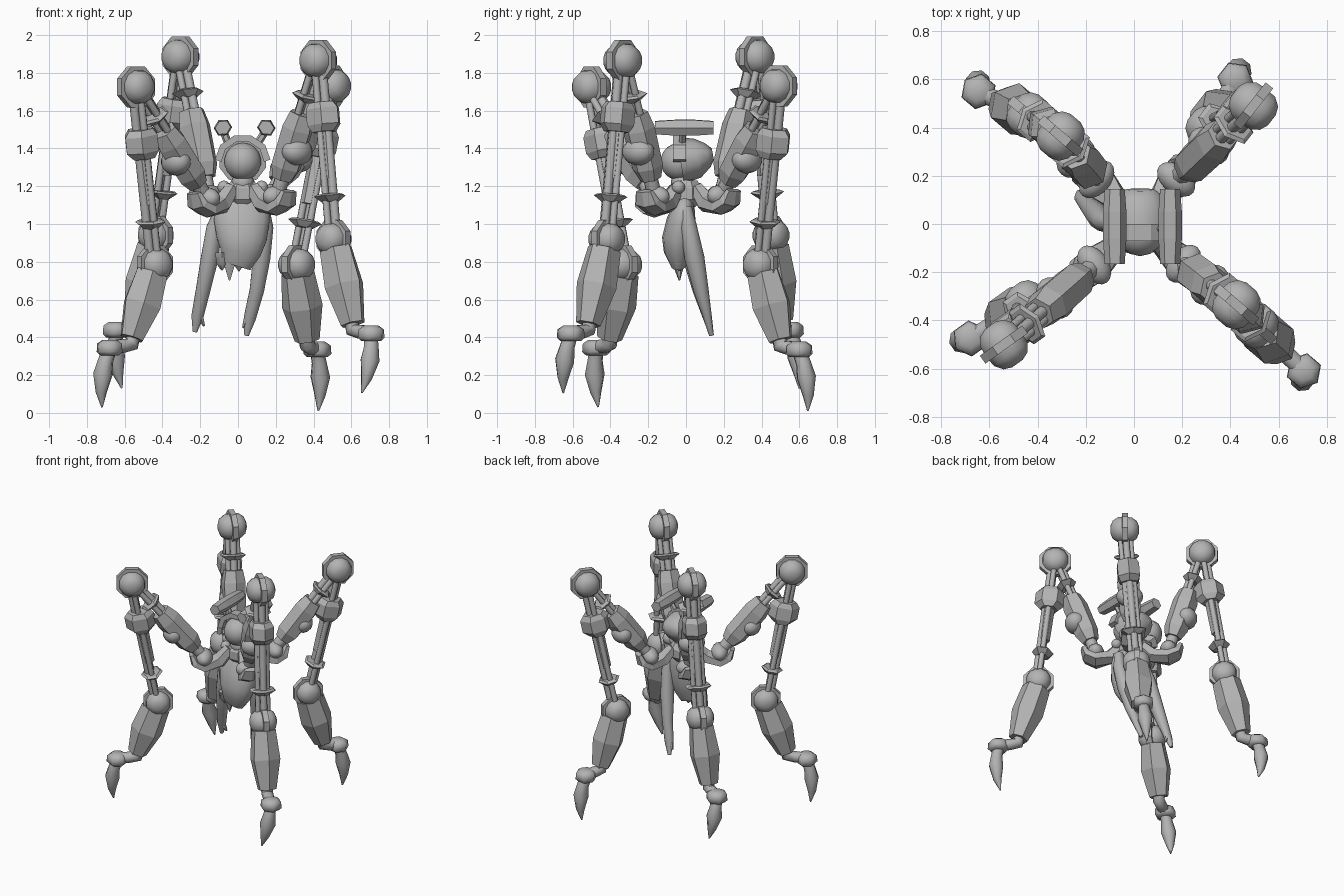
import bpy, bmesh, math
from mathutils import Vector, Matrix

cube = bpy.data.objects.get("Cube")
if cube:
    bpy.data.objects.remove(cube)

grey = bpy.data.materials.new("plain_grey")
grey.use_nodes = True
colour = (0.45, 0.45, 0.45, 1)
grey.diffuse_color = colour
grey.node_tree.nodes["Principled BSDF"].inputs["Base Color"].default_value = colour
UP = Vector((0, 0, 1))
X = Vector((1, 0, 0))
Y = Vector((0, 1, 0))


def finish(name, bm, smooth=False):
    bmesh.ops.recalc_face_normals(bm, faces=bm.faces)
    mesh = bpy.data.meshes.new(name)
    bm.to_mesh(mesh)
    bm.free()
    mesh.materials.append(grey)
    ob = bpy.data.objects.new(name, mesh)
    bpy.context.collection.objects.link(ob)
    if smooth:
        mesh.polygons.foreach_set("use_smooth", [True] * len(mesh.polygons))
        mesh.set_sharp_from_angle(angle=math.radians(55))


def tube(name, points, radii, side, sides=6, smooth=False):
    """Loft rings along a path; a radius is one number or (across, along)."""
    pts = [Vector(p) for p in points]
    bm = bmesh.new()
    rings = []
    for i, p in enumerate(pts):
        t = (pts[min(i + 1, len(pts) - 1)] - pts[max(i - 1, 0)]).normalized()
        u = (side - t * side.dot(t)).normalized()
        v = t.cross(u)
        r = radii[i] if isinstance(radii[i], tuple) else (radii[i],) * 2
        k = 1 / math.cos(math.pi / sides)
        angles = [math.tau * (j + 0.5) / sides for j in range(sides)]
        rings.append([bm.verts.new(p + k * (u * r[0] * math.cos(a) + v * r[1] * math.sin(a)))
                      for a in angles])
    for a, b in zip(rings, rings[1:]):
        for j in range(sides):
            n = (j + 1) % sides
            bm.faces.new((a[j], a[n], b[n], b[j]))
    bm.faces.new(rings[0])
    bm.faces.new(rings[-1])
    finish(name, bm, smooth)


def ball(name, centre, radius, axis=UP, stretch=1.0):
    bm = bmesh.new()
    bmesh.ops.create_uvsphere(bm, u_segments=14, v_segments=9, radius=radius)
    rot = axis.to_track_quat('Z', 'Y').to_matrix().to_4x4()
    bm.transform(Matrix.Translation(centre) @ rot @ Matrix.Diagonal((1, 1, stretch, 1)))
    finish(name, bm, True)


def joint(name, centre, n, r):
    # squat domes on both sides of an octagonal plate
    half = [(1.08, 0.3), (0.92, 0.68), (0.55, 0.94)]
    profile = [(-d, w) for d, w in half] + [(0, 1)] + [(d, w) for d, w in reversed(half)]
    tube(name + "_domes", [centre + n * r * d for d, w in profile],
         [r * w for d, w in profile], UP, 12, True)
    tube(name + "_plate", [centre - n * 0.02, centre + n * 0.02], [r * 1.2] * 2, UP, 8)


def rods(name, a, b, n, fwd):
    # twin rods with a thicker piston beside them
    for k, off, r in ((1, n * 0.034, 0.018), (2, -n * 0.034, 0.018), (3, fwd * 0.025, 0.023)):
        tube(f"{name}_{k}", [a + off, b + off], [r, r], n, 8, True)


def collar(name, p, t, n):
    tube(name, [p - t * 0.022, p + t * 0.01, p + t * 0.02],
         [0.04, (0.085, 0.066), (0.07, 0.052)], n)


CORE = Vector((0.025, 0.0, 1.15))


def leg(name, hip, knee, low, ankle, tip):
    hip, knee, low, ankle, tip = map(Vector, (hip, knee, low, ankle, tip))
    out = (ankle - hip) + (knee - hip)
    out.z = 0
    out.normalize()
    n = UP.cross(out)
    down = -UP
    # hip bracket hooking under its ball
    inner = CORE.lerp(hip, 0.3)
    inner.z = 1.19
    tube(name + "_hip_bracket",
         [inner, inner.lerp(hip, 0.4) + down * 0.06, hip + down * 0.06,
          hip + out * 0.06 + down * 0.03, hip + out * 0.085 + UP * 0.03],
         [0.035, 0.048, (0.075, 0.036), (0.07, 0.034), (0.05, 0.018)], n)
    ball(name + "_hip_ball", hip, 0.06, n, 1.5)
    # thigh
    t = (knee - hip).normalized()
    at = lambda f: hip.lerp(knee, f)
    tube(name + "_thigh_neck", [hip, at(0.2)], [0.038, 0.038], n, 8, True)
    tube(name + "_thigh", [at(0.13), at(0.22), at(0.5), at(0.61)],
         [0.05, 0.072, 0.075, 0.06], n)
    ball(name + "_thigh_ball", at(0.33) + out * 0.048, 0.074, n, 1.25)
    rods(name + "_thigh_rod", at(0.55), knee, n, -out)
    collar(name + "_thigh_collar", at(0.73), t, n)
    joint(name + "_knee", knee, n, 0.09)
    # forearm
    t = (low - knee).normalized()
    at = lambda f: knee.lerp(low, f)
    rods(name + "_forearm_rod", knee, low, n, out)
    tube(name + "_forearm_block", [at(0.235), at(0.27), at(0.36), at(0.4)],
         [(0.06, 0.065), (0.075, 0.09), (0.075, 0.09), (0.06, 0.055)], n)
    tube(name + "_forearm_sleeve", [at(0.38), at(0.66)], [0.036, 0.032], n)
    collar(name + "_forearm_collar", at(0.77), -t, n)
    joint(name + "_lower_joint", low, n, 0.085)
    # shin
    end = low.lerp(ankle, 0.51)
    end.z = ankle.z + 0.05
    at = lambda f: low.lerp(end, f)
    tube(name + "_shin", [at(0.12), at(0.55), at(1.0)],
         [(0.074, 0.085), (0.093, 0.096), (0.058, 0.058)], n)
    # ankle and claw
    tube(name + "_ankle_neck",
         [at(0.93), end + down * 0.03, end.lerp(ankle, 0.4) + down * 0.02, ankle],
         [0.038, 0.038, 0.036, 0.036], n, 8, True)
    tube(name + "_ankle_cap", [ankle + UP * z for z in (-0.04, -0.022, 0.022, 0.042)],
         [0.048, 0.065, 0.062, 0.035], n, 6, True)
    at = lambda f, bow: ankle.lerp(tip, f) + out * bow
    tube(name + "_claw",
         [at(0.05, 0), at(0.22, 0.015), at(0.45, 0.022), at(0.75, 0.017), at(1, 0)],
         [0.036, 0.038, (0.05, 0.048), 0.028, 0.004], n, 8, True)


leg("back_left_leg", (0.175, 0.185, 1.15), (0.495, 0.49, 1.73), (0.31, 0.395, 0.785),
    (0.42, 0.60, 0.335), (0.425, 0.645, 0.01))
leg("back_right_leg", (-0.155, 0.185, 1.15), (-0.305, 0.365, 1.885), (-0.435, 0.45, 0.94),
    (-0.645, 0.55, 0.44), (-0.615, 0.60, 0.13))
leg("front_right_leg", (-0.165, -0.17, 1.135), (-0.54, -0.50, 1.725), (-0.44, -0.33, 0.785),
    (-0.68, -0.475, 0.345), (-0.72, -0.465, 0.03))
leg("front_left_leg", (0.205, -0.165, 1.145), (0.425, -0.335, 1.865), (0.505, -0.42, 0.92),
    (0.705, -0.61, 0.42), (0.655, -0.65, 0.105))

# chest core and neck
tube("chest_core", [(0.025, 0, z) for z in (1.09, 1.13, 1.19, 1.23)],
     [0.05, 0.085, 0.085, 0.06], X, 8)
ball("neck", Vector((0.025, -0.02, 1.22)), 0.06)
for s, side in ((1, "left"), (-1, "right")):
    ball(side + "_shoulder_ball", Vector((0.025 + s * 0.1, -0.04, 1.195)), 0.035)

# head under a rounded hood with an arched rim
ball("head", Vector((0.025, -0.035, 1.33)), 0.1)
tube("hood", [(0.025, y, z) for y, z in
              ((-0.03, 1.335), (0.06, 1.35), (0.115, 1.365), (0.142, 1.37))],
     [(0.122, 0.118), (0.115, 0.1), (0.09, 0.062), (0.06, 0.03)], X, 10, True)
arch = [math.radians(a) for a in range(0, 181, 36)]
tube("hood_rim", [(0.025 + 0.13 * math.cos(a), -0.035, 1.335 + 0.122 * math.sin(a))
                  for a in arch], [(0.035, 0.018)] * len(arch), Y, 4)

# horizontal pods over the hood
for s, side in ((1, "left"), (-1, "right")):
    x = 0.035 + s * 0.115
    lean = Vector((1, 0, -s * 0.6)).normalized()
    tube(side + "_pod", [(x, y, 1.51) for y in (-0.165, -0.06, 0.05, 0.145)],
         [(0.037, 0.033), (0.043, 0.04), (0.043, 0.04), (0.037, 0.033)], lean, 6)
    tube(side + "_pod_strut", [(0.025 + s * 0.075, -0.02, 1.42), (x, -0.02, 1.5)],
         [0.018, 0.018], Y, 6)

# hanging torso with a ragged hem
tube("torso", [(0.025, 0, 1.15), (0.022, -0.01, 1.1), (0.02, -0.025, 1.02),
               (0.02, -0.04, 0.92), (0.012, -0.043, 0.85), (-0.01, -0.04, 0.78)],
     [(0.07, 0.04), (0.14, 0.055), (0.148, 0.075), (0.132, 0.085), (0.108, 0.072),
      (0.078, 0.04)], X, 14, True)
for i, (x, z) in enumerate(((-0.085, 0.755), (-0.045, 0.7), (0.005, 0.75), (0.06, 0.76))):
    tube(f"hem_point_{i + 1}", [(x, -0.04, 0.85), (x, -0.04, 0.79), (x, -0.035, z)],
         [(0.035, 0.04), (0.03, 0.028), 0.003], X, 6, True)

# long trailing arms with tapered hands
arms = {"right_arm": [(-0.085, 0.0, 1.09), (-0.125, 0.01, 0.98), (-0.15, 0.035, 0.82),
                      (-0.185, 0.075, 0.65), (-0.215, 0.11, 0.51), (-0.228, 0.13, 0.43)],
        "left_arm": [(0.135, 0.0, 1.09), (0.145, 0.015, 0.98), (0.125, 0.045, 0.82),
                     (0.1, 0.08, 0.65), (0.062, 0.115, 0.5), (0.045, 0.135, 0.41)]}
for name, path in arms.items():
    tube(name, path, [0.03, 0.042, (0.046, 0.05), (0.038, 0.038), (0.032, 0.022), 0.012],
         X, 10, True)
    wrist = Vector(path[-2])
    s = 1 if wrist.x < 0 else -1
    tube(name + "_thumb", [wrist + X * s * 0.015, wrist + Vector((s * 0.035, 0.01, -0.05))],
         [0.016, 0.006], X, 6, True)
